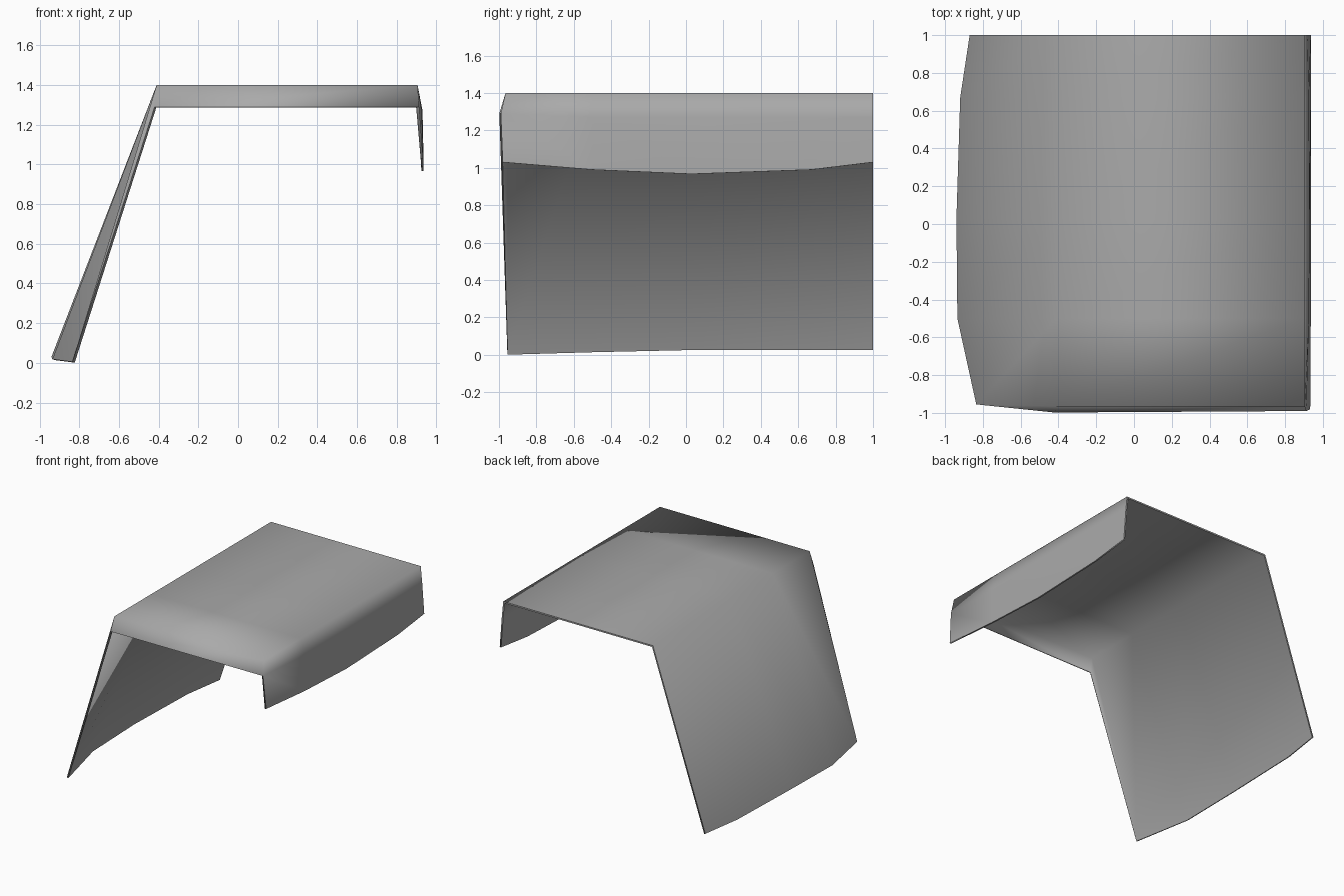
import bpy
import bmesh

cube = bpy.data.objects.get("Cube")
if cube:
    bpy.data.objects.remove(cube, do_unlink=True)

# Single grey paint
grey = bpy.data.materials.new("panel_grey")
grey.use_nodes = True
colour = (0.4, 0.4, 0.4, 1)
grey.diffuse_color = colour
grey.node_tree.nodes["Principled BSDF"].inputs["Base Color"].default_value = colour

TOP, RIDGE_L, RIDGE_R = 1.4, -0.41, 0.905

# Cross-sections behind the front: y, long flap foot x and z, bulge x, short flap end z
SECTIONS = [
    (-0.5, -0.935, 0.018, 0.926, 0.99),
    (0.03, -0.94, 0.03, 0.93, 0.967),
    (0.67, -0.92, 0.03, 0.926, 0.99),
    (1.0, -0.87, 0.03, 0.918, 1.03),
]


def section(y, foot_x, foot_z, bulge_x, end_z):
    return [(foot_x, y, foot_z), (RIDGE_L, y, TOP), (RIDGE_R, y, TOP),
            (bulge_x, y, 1.27), (0.936, y, end_z)]


# The front cross-section leans in at the foot and out at the lip
front = [(-0.835, -0.955, 0.005), (RIDGE_L, -0.965, TOP), (RIDGE_R, -0.965, TOP),
         (0.913, -0.99, 1.29), (0.933, -0.98, 1.03)]

bm = bmesh.new()
rows = [[bm.verts.new(p) for p in pts]
        for pts in [front] + [section(*s) for s in SECTIONS]]

# Long flap, top and short flap
for near, far in zip(rows, rows[1:]):
    for i in range(len(near) - 1):
        bm.faces.new((near[i], near[i + 1], far[i + 1], far[i]))

# Front lip and its corner gusset
foot, ridge_l, ridge_r, lip_r, _ = rows[0]
lip_l = bm.verts.new((-0.42, -0.998, 1.29))
bm.faces.new((lip_l, lip_r, ridge_r, ridge_l))
bm.faces.new((ridge_l, foot, lip_l))

# Smooth everywhere except around the rim
for f in bm.faces:
    f.smooth = True
for e in bm.edges:
    e.smooth = not e.is_boundary

mesh = bpy.data.meshes.new("folded_panel")
bm.to_mesh(mesh)
bm.free()
mesh.materials.append(grey)
panel = bpy.data.objects.new("folded_panel", mesh)
bpy.context.collection.objects.link(panel)

# Sheet thickness, grown inward
shell = panel.modifiers.new("thickness", "SOLIDIFY")
shell.thickness = 0.012
shell.offset = -1
shell.use_even_offset = True
